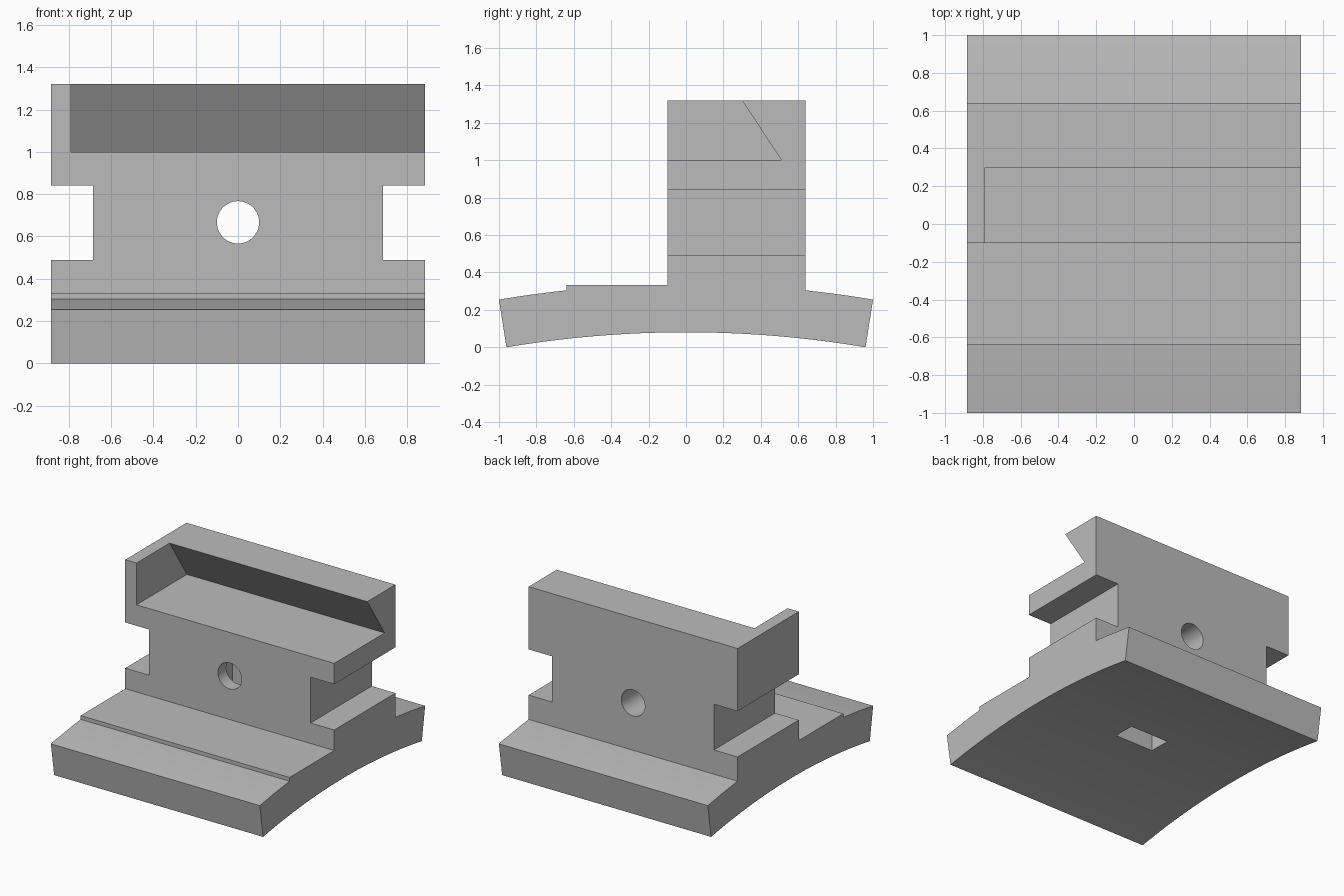
import bpy, bmesh
from math import sqrt, radians
from mathutils import Matrix

cube = bpy.data.objects.get("Cube")
if cube:
    bpy.data.objects.remove(cube, do_unlink=True)

grey = bpy.data.materials.new("plain_grey")
grey.use_nodes = True
colour = (0.5, 0.5, 0.5, 1)
grey.diffuse_color = colour
grey.node_tree.nodes["Principled BSDF"].inputs["Base Color"].default_value = colour

HALF_X = 0.885


def add_object(name, bm):
    bmesh.ops.recalc_face_normals(bm, faces=bm.faces)
    mesh = bpy.data.meshes.new(name)
    bm.to_mesh(mesh)
    bm.free()
    mesh.materials.append(grey)
    obj = bpy.data.objects.new(name, mesh)
    bpy.context.collection.objects.link(obj)
    return obj


def extrude_profile(name, points, x0, x1):
    """Extrude a (y, z) outline along x."""
    bm = bmesh.new()
    face = bm.faces.new([bm.verts.new((x0, y, z)) for y, z in points])
    new = bmesh.ops.extrude_face_region(bm, geom=[face])["geom"]
    verts = [v for v in new if isinstance(v, bmesh.types.BMVert)]
    bmesh.ops.translate(bm, verts=verts, vec=(x1 - x0, 0, 0))
    return add_object(name, bm)


def box(name, x0, x1, y0, y1, z0, z1):
    return extrude_profile(name, [(y0, z0), (y1, z0), (y1, z1), (y0, z1)], x0, x1)


def arc(radius, crown, y0, y1, steps):
    """Points on a circle whose highest point is at z = crown."""
    ys = [y0 + (y1 - y0) * i / steps for i in range(steps + 1)]
    return [(y, crown - radius + sqrt(radius ** 2 - y * y)) for y in ys]


# Curved foot and upright block as one side outline
R = 5.8
outline = arc(R, 0.08, -0.96, 0.96, 32)
outline += arc(R + 0.255, 0.338, 1.0, 0.64, 6)
outline += [(0.64, 1.32), (-0.1, 1.32), (-0.1, 0.333), (-0.64, 0.333)]
outline += arc(R + 0.255, 0.338, -0.64, -1.0, 6)
body = extrude_profile("mounting_bracket", outline, -HALF_X, HALF_X)

# Undercut pocket at the top, open at the front and at one end
cutters = [extrude_profile("pocket_cutter",
                           [(-0.3, 1.0), (0.51, 1.0), (0.30, 1.32), (0.234, 1.42), (-0.3, 1.42)],
                           -0.79, 1.2)]
# Side notches
for side, x0, x1 in (("right", -1.2, -0.685), ("left", 0.685, 1.2)):
    cutters.append(box(side + "_notch_cutter", x0, x1, -0.5, 1.2, 0.49, 0.84))
# Blind slot from below, crossing the bolt hole
cutters.append(box("slot_cutter", -0.165, 0.165, 0.0, 0.17, -0.2, 0.85))
# Bolt hole from front to back
bm = bmesh.new()
bmesh.ops.create_cone(bm, cap_ends=True, segments=48, radius1=0.1, radius2=0.1, depth=2,
                      matrix=Matrix.Translation((0, 0.27, 0.667)) @ Matrix.Rotation(radians(90), 4, "X"))
cutters.append(add_object("bolt_hole_cutter", bm))

# Cut everything and drop the cutters
bpy.context.view_layer.objects.active = body
for cutter in cutters:
    mod = body.modifiers.new(cutter.name, "BOOLEAN")
    mod.operation = "DIFFERENCE"
    mod.solver = "EXACT"
    mod.object = cutter
    bpy.ops.object.modifier_apply(modifier=mod.name)
    bpy.data.objects.remove(cutter, do_unlink=True)

# Smooth the curved faces, keep edges sharp
bpy.ops.object.select_all(action="DESELECT")
body.select_set(True)
bpy.ops.object.shade_smooth_by_angle(angle=radians(20))
